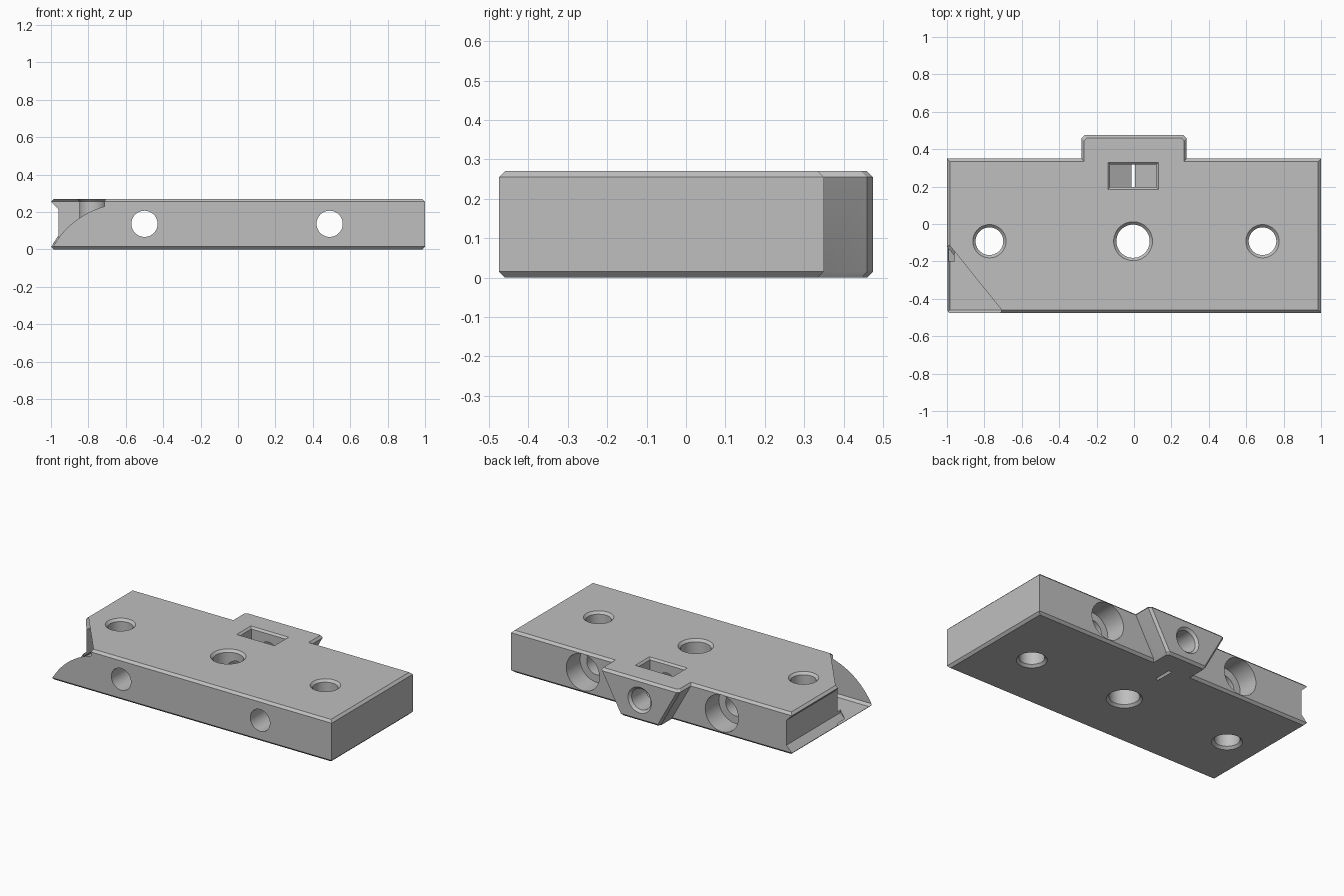
import bpy, bmesh
from math import sin, cos, pi, radians

cube = bpy.data.objects.get("Cube")
if cube:
    bpy.data.objects.remove(cube, do_unlink=True)

H, C = 0.27, 0.015            # plate height, edge chamfer
FRONT, BACK, TAB = -0.475, 0.35, 0.475
MID = 0.137                   # height of the horizontal bores


def loft(name, rings):
    """Closed solid skinned through rings of equal length."""
    bm = bmesh.new()
    rows = [[bm.verts.new(p) for p in ring] for ring in rings]
    n = len(rows[0])
    for a, b in zip(rows, rows[1:]):
        for i in range(n):
            j = (i + 1) % n
            bm.faces.new((a[i], a[j], b[j], b[i]))
    bm.faces.new(rows[0][::-1])
    bm.faces.new(rows[-1])
    bmesh.ops.recalc_face_normals(bm, faces=bm.faces)
    mesh = bpy.data.meshes.new(name)
    bm.to_mesh(mesh)
    bm.free()
    obj = bpy.data.objects.new(name, mesh)
    bpy.context.collection.objects.link(obj)
    return obj


def bore(name, axis, u, v, profile, sides=48):
    """Turned solid along z or y; profile holds (distance, radius) pairs."""
    rings = []
    for t, r in profile:
        pts = [(u + r * cos(2 * pi * i / sides), v + r * sin(2 * pi * i / sides)) for i in range(sides)]
        rings.append([(a, b, t) if axis == "z" else (a, t, b) for a, b in pts])
    return loft(name, rings)


def rect(x0, x1, y0, y1, z, e):
    """Rectangle ring at height z, grown by e."""
    return [(x0 - e, y0 - e, z), (x1 + e, y0 - e, z), (x1 + e, y1 + e, z), (x0 - e, y1 + e, z)]


def combine(target, tool, operation="DIFFERENCE"):
    mod = target.modifiers.new("boolean", "BOOLEAN")
    mod.operation, mod.solver, mod.object = operation, "EXACT", tool
    bpy.ops.object.select_all(action="DESELECT")
    bpy.context.view_layer.objects.active = target
    target.select_set(True)
    bpy.ops.object.modifier_apply(modifier=mod.name)
    bpy.data.objects.remove(tool, do_unlink=True)


# Main plate with chamfered top and bottom edges
plate = loft("mounting_plate", [rect(-1, 1, FRONT, BACK, z, e)
                                for z, e in ((0, -C), (C, 0), (H - C, 0), (H, -C))])


# Dovetail tab on the back, wide at the top
def tab_ring(z, w, y):
    half = [(w, 0.2, z), (w, y - C, z), (w - C, y, z)]
    return half + [(-a, b, c) for a, b, c in reversed(half)]


combine(plate, loft("dovetail_tab", [tab_ring(0, 0.135, TAB - C), tab_ring(C, 0.147, TAB),
                                     tab_ring(H - C, 0.28, TAB), tab_ring(H, 0.268, TAB - C)]), "UNION")

# Groove along the right end
groove = [(-0.96, 0.055), (-0.96, 0.215), (-1.1, 0.355), (-1.1, -0.085)]
combine(plate, loft("end_groove", [[(x, y, z) for x, z in groove] for y in (-0.2, 1)]))

# Front corner cut: diagonal wall standing on a curved ramp
def wall_ring(z, e):
    dx, dy, nx, ny = 0.085, -0.105, 0.775 * e, 0.631 * e
    return [(-1 - dx + nx, -0.12 - dy + ny, z), (-0.715 + dx + nx, FRONT + dy + ny, z), (-1.4, -0.9, z)]


corner = loft("corner_cutter", [wall_ring(z, e) for z, e in ((-0.1, 0), (H - C, 0), (0.3, 0.045))])
arc = [radians(154 - 4 * i) for i in range(17)]
ramp = [(-0.595 + 0.451 * cos(a), -0.19 + 0.451 * sin(a)) for a in arc]
outer = [(-0.5, 0.27), (-0.5, 0.5), (-1.5, 0.5), (-1.5, 0.008)]
rings = []
for y, drop in ((-1, C), (FRONT, C), (FRONT + C, 0), (0.3, 0)):
    rings.append([(x, y, z - drop) for x, z in ramp + outer])
combine(corner, loft("ramp_cutter", rings), "INTERSECT")
combine(plate, corner)

# Vertical holes, chamfered on both faces
for x, r in ((-0.773, 0.074), (-0.005, 0.089), (0.687, 0.074)):
    flare = [(-0.05, r + 0.065), (C, r), (H - C, r), (H + 0.05, r + 0.065)]
    combine(plate, bore("vertical_hole", "z", x, -0.092, flare))

# Horizontal holes with a counterbore at the back
for x in (-0.5, 0.49):
    steps = [(-1, 0.07), (0.21, 0.07), (0.21, 0.118), (1, 0.118)]
    combine(plate, bore("counterbored_hole", "y", x, MID, steps))

# Nut pocket: pointed bottom breaking through as a slit, chamfered mouth
w, r = 0.123, 0.143
nut = [(-w, 0.5), (-w, MID - r / 2), (0, MID - r), (w, MID - r / 2), (w, 0.5)]
combine(plate, loft("nut_pocket", [[(x - 0.004, y, z) for x, z in nut] for y in (0.197, 0.317)]))
combine(plate, loft("pocket_mouth", [rect(-0.127, 0.119, 0.197, 0.317, z, z - 0.258) for z in (0.24, 0.3)]))

# Screw hole from the tab into the centre hole
combine(plate, bore("tab_screw_hole", "y", -0.003, MID,
                    [(-0.09, 0.068), (TAB - C, 0.068), (TAB + 0.03, 0.113)]))

# Colour and shading
grey = bpy.data.materials.new("plain_grey")
grey.use_nodes = True
colour = (0.52, 0.52, 0.52, 1)
grey.diffuse_color = colour
grey.node_tree.nodes["Principled BSDF"].inputs["Base Color"].default_value = colour
plate.data.materials.clear()
plate.data.materials.append(grey)
bpy.ops.object.select_all(action="DESELECT")
plate.select_set(True)
bpy.context.view_layer.objects.active = plate
bpy.ops.object.shade_smooth_by_angle(angle=radians(30))
